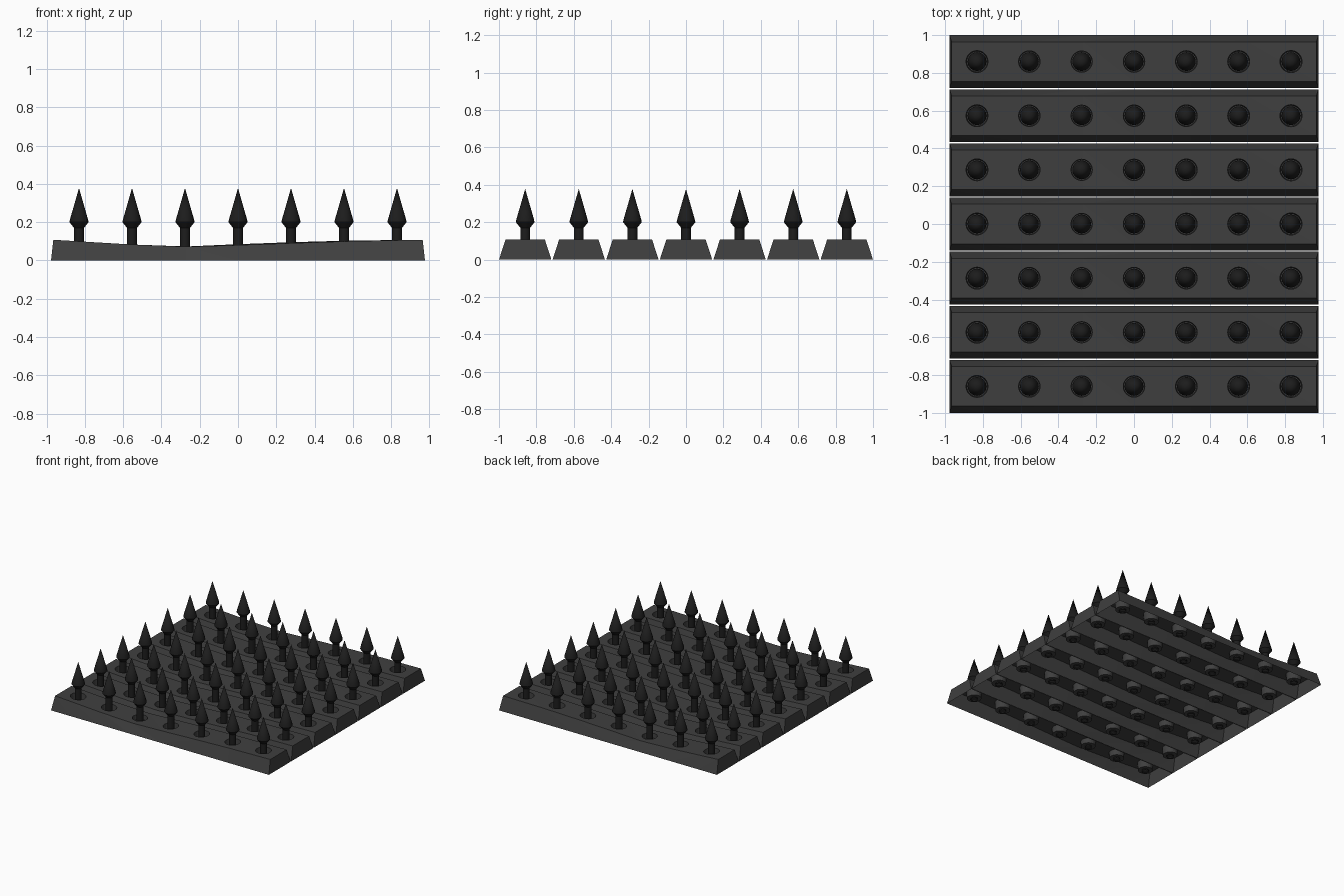
import bpy, bmesh, math

if "Cube" in bpy.data.objects:
    bpy.data.objects.remove(bpy.data.objects["Cube"])

PITCH = 0.2866
XS = [i * 0.277 for i in range(-3, 4)]


def material(name, v):
    m = bpy.data.materials.new(name)
    m.diffuse_color = (v, v, v, 1)
    m.use_nodes = True
    m.node_tree.nodes["Principled BSDF"].inputs["Base Color"].default_value = m.diffuse_color
    return m


def add(name, mesh, loc=(0, 0, 0)):
    ob = bpy.data.objects.new(name, mesh)
    ob.location = loc
    bpy.context.collection.objects.link(ob)
    return ob


def finish(bm, name, mat=None):
    bmesh.ops.recalc_face_normals(bm, faces=bm.faces)
    me = bpy.data.meshes.new(name)
    bm.to_mesh(me)
    bm.free()
    if mat:
        me.materials.append(mat)
    return me


wood = material("dark_grey", 0.05)
iron = material("black", 0.012)

# Plank: tapered bar whose top sags left of the middle (x, front z, back z)
profile = [(-0.965, 0.108, 0.108), (-0.8, 0.098, 0.098), (-0.55, 0.083, 0.083),
           (-0.27, 0.072, 0.073), (0.0, 0.080, 0.085), (0.3, 0.091, 0.096),
           (0.6, 0.101, 0.104), (0.965, 0.108, 0.108)]
bm = bmesh.new()
rings = []
for x, zf, zb in profile:
    xb = x * 0.977 / 0.965
    rings.append([bm.verts.new(p) for p in
                  ((xb, -0.14, 0), (x, -0.105, zf), (x, 0.105, zb), (xb, 0.14, 0))])
for a, b in zip(rings, rings[1:]):
    for i in range(4):
        j = (i + 1) % 4
        bm.faces.new((a[i], a[j], b[j], b[i]))
bm.faces.new(rings[0])
bm.faces.new(rings[-1])
bmesh.ops.triangulate(bm, faces=bm.faces)
blank = add("plank_blank", finish(bm, "plank_blank", wood))

# Socket cutters for the round recesses
bm = bmesh.new()
for x in XS:
    r = bmesh.ops.create_cone(bm, cap_ends=True, segments=24, radius1=0.054,
                              radius2=0.062, depth=0.12)
    bmesh.ops.translate(bm, verts=r["verts"], vec=(x, 0, 0.095))
cutter = add("socket_cutter", finish(bm, "socket_cutter", wood))
cutter.hide_render = True

mod = blank.modifiers.new("sockets", "BOOLEAN")
mod.operation = "DIFFERENCE"
mod.object = cutter
mod.solver = "EXACT"
deps = bpy.context.evaluated_depsgraph_get()
plank = bpy.data.meshes.new_from_object(blank.evaluated_get(deps))
bpy.data.objects.remove(blank)
bpy.data.objects.remove(cutter)

# Open the underside so the plank is a hollow shell with hanging cups
bm = bmesh.new()
bm.from_mesh(plank)
under = [f for f in bm.faces if all(abs(v.co.z) < 1e-4 for v in f.verts)]
bmesh.ops.delete(bm, geom=under, context="FACES")
bm.to_mesh(plank)
bm.free()

# Spike: lathed shaft with flared spear head, open at the bottom
bm = bmesh.new()
N = 16
rings = []
for r, z in ((0.026, 0.025), (0.026, 0.170), (0.050, 0.200), (0.047, 0.215)):
    rings.append([bm.verts.new((r * math.cos(2 * math.pi * i / N),
                                r * math.sin(2 * math.pi * i / N), z)) for i in range(N)])
tip = bm.verts.new((0, 0, 0.378))
for a, b in zip(rings, rings[1:]):
    for i in range(N):
        j = (i + 1) % N
        bm.faces.new((a[i], a[j], b[j], b[i]))
for i in range(N):
    bm.faces.new((rings[-1][i], rings[-1][(i + 1) % N], tip))
spike = finish(bm, "spike", iron)
spike.shade_smooth()
spike.set_sharp_from_angle(angle=math.radians(25))

# Seven planks with seven spikes each
for k in range(-3, 4):
    y = k * PITCH
    add("plank", plank, (0, y, 0))
    for x in XS:
        add("spike", spike, (x, y, 0))
